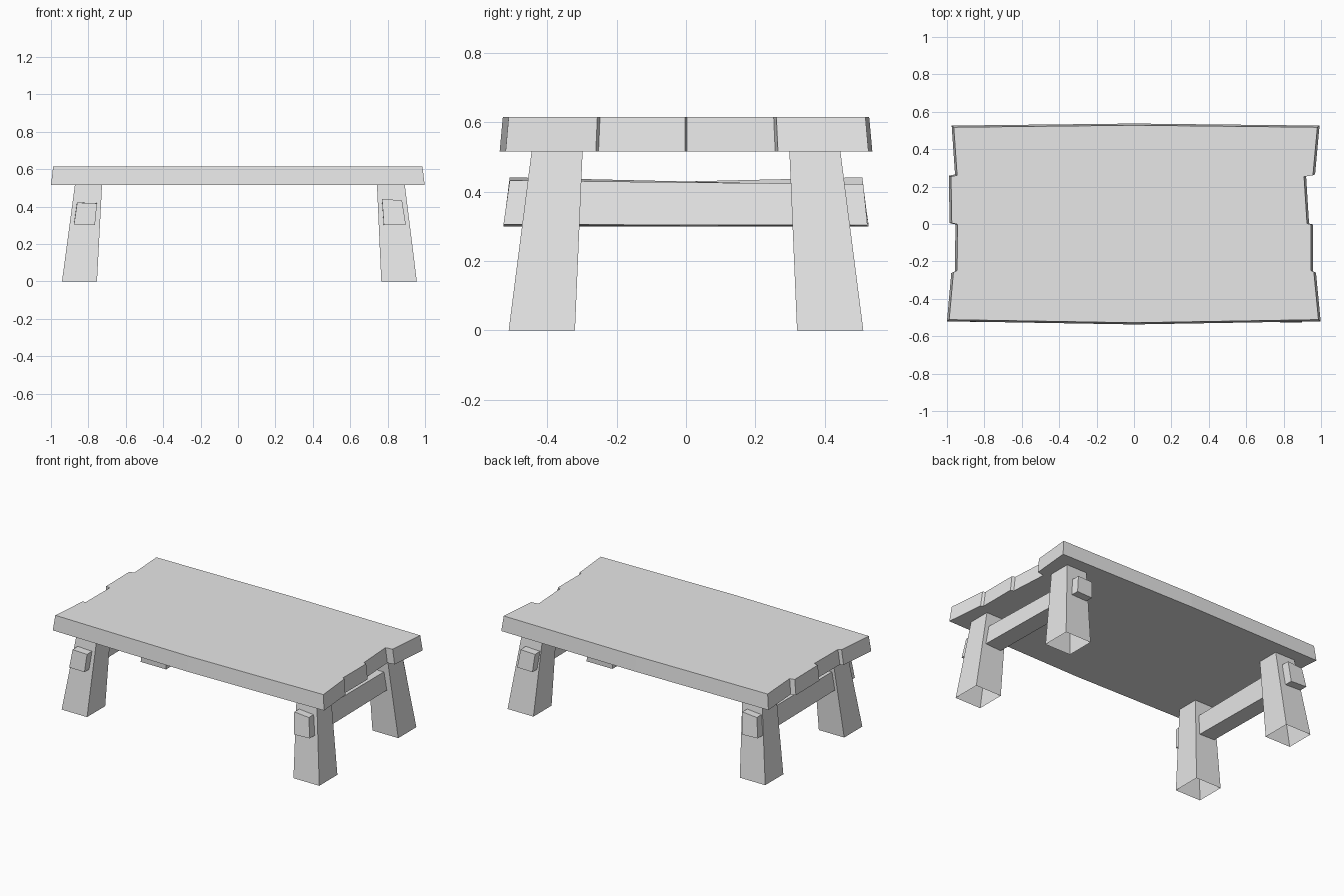
import bpy
import bmesh

default_cube = bpy.data.objects.get("Cube")
if default_cube:
    bpy.data.objects.remove(default_cube, do_unlink=True)

grey = bpy.data.materials.new("plain grey")
grey.use_nodes = True
colour = (0.8, 0.8, 0.8, 1)
grey.diffuse_color = colour
grey.node_tree.nodes["Principled BSDF"].inputs["Base Color"].default_value = colour


def loft(name, ring_a, ring_b, open_ends=False):
    """Join two matching outlines into a flat-faced solid, or a tube if open."""
    bm = bmesh.new()
    a = [bm.verts.new(p) for p in ring_a]
    b = [bm.verts.new(p) for p in ring_b]
    caps = [bm.faces.new(a), bm.faces.new(b)]
    count = len(a)
    for i in range(count):
        j = (i + 1) % count
        bm.faces.new((a[i], a[j], b[j], b[i]))
    bmesh.ops.recalc_face_normals(bm, faces=bm.faces)
    if open_ends:
        bmesh.ops.delete(bm, geom=caps, context="FACES_ONLY")
    mesh = bpy.data.meshes.new(name)
    bm.to_mesh(mesh)
    bm.free()
    mesh.materials.append(grey)
    obj = bpy.data.objects.new(name, mesh)
    bpy.context.collection.objects.link(obj)
    return obj


def rectangle(x0, x1, y0, y1, z):
    return [(x0, y0, z), (x1, y0, z), (x1, y1, z), (x0, y1, z)]


# Table top: uneven plank ends, bowed long edges, sloping sides
TOP, UNDER = 0.615, 0.515
outline = [
    (0, -0.537), (0.998, -0.52), (0.973, -0.26), (0.957, -0.252),
    (0.957, -0.003), (0.936, 0.003), (0.92, 0.257), (0.968, 0.265),
    (0.992, 0.526), (0, 0.537), (-0.975, 0.526), (-0.957, 0.265),
    (-0.99, 0.258), (-0.986, 0.005), (-0.955, -0.002), (-0.957, -0.252),
    (-0.977, -0.262), (-1, -0.52),
]
loft("table_top",
     [(x, y, UNDER) for x, y in outline],
     [(x * 0.988, y * 0.983, TOP) for x, y in outline])

# Four splayed legs, hollow and open underneath
sides = {
    "right": ((-0.941, -0.754), (-0.872, -0.727)),
    "left": ((0.766, 0.956), (0.743, 0.892)),
}
for side, (foot, head) in sides.items():
    for end, s in (("front", -1), ("back", 1)):
        loft(f"{end}_{side}_leg",
             rectangle(*foot, 0.32 * s, 0.511 * s, 0),
             rectangle(*head, 0.298 * s, 0.445 * s, UNDER),
             open_ends=True)

# Cross rails through the legs; the second is the first turned half round
tall_end = [(0.78, -0.526, 0.30), (0.897, -0.526, 0.305),
            (0.877, -0.508, 0.432), (0.77, -0.508, 0.441)]
short_end = [(0.765, 0.523, 0.30), (0.877, 0.523, 0.303),
             (0.86, 0.511, 0.421), (0.754, 0.511, 0.417)]
loft("left_cross_rail", tall_end, short_end)
loft("right_cross_rail",
     [(-x, -y, z) for x, y, z in tall_end],
     [(-x, -y, z) for x, y, z in short_end])
